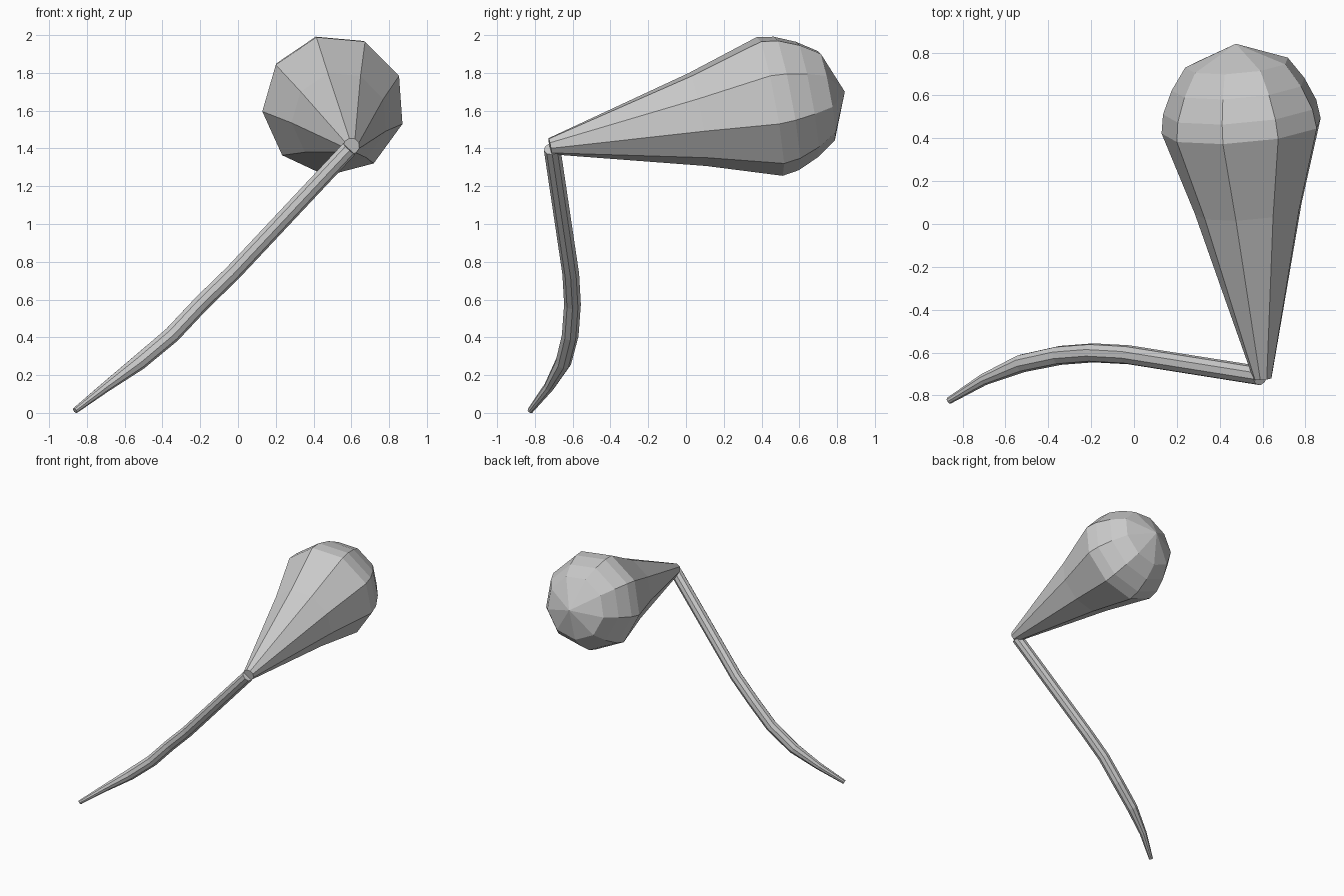
import bpy, bmesh, math
from mathutils import Vector

if "Cube" in bpy.data.objects:
    bpy.data.objects.remove(bpy.data.objects["Cube"])

SIDES = 9


def sweep(name, points, radii, ref, phase=0.0):
    """Flat-faced tube through points; a zero radius closes to a pole."""
    pts = [Vector(p) for p in points]
    bm = bmesh.new()
    rings = []
    for i, (p, r) in enumerate(zip(pts, radii)):
        # mitred tangent at inner points
        t = Vector()
        if i > 0:
            t += (p - pts[i - 1]).normalized()
        if i < len(pts) - 1:
            t += (pts[i + 1] - p).normalized()
        t.normalize()
        right = Vector(ref)
        right = (right - t * right.dot(t)).normalized()
        up = right.cross(t)
        if r == 0:
            rings.append([bm.verts.new(p)] * SIDES)
            continue
        ring = []
        for k in range(SIDES):
            a = math.radians(phase) + math.tau * k / SIDES
            ring.append(bm.verts.new(p + (right * math.cos(a) + up * math.sin(a)) * r))
        rings.append(ring)
    for a, b in zip(rings, rings[1:]):
        for k in range(SIDES):
            n = (k + 1) % SIDES
            quad = list(dict.fromkeys((a[k], a[n], b[n], b[k])))
            bm.faces.new(quad)
    for ring in (rings[0], rings[-1]):
        if len(set(ring)) > 2:
            bm.faces.new(ring)
    bmesh.ops.recalc_face_normals(bm, faces=bm.faces)
    mesh = bpy.data.meshes.new(name)
    bm.to_mesh(mesh)
    bm.free()
    obj = bpy.data.objects.new(name, mesh)
    bpy.context.collection.objects.link(obj)
    return obj


# Curved stem, tapering to its foot
sweep("stem",
      [(-0.863, -0.824, 0.012), (-0.70, -0.725, 0.138), (-0.525, -0.65, 0.268),
       (-0.35, -0.613, 0.415), (-0.195, -0.601, 0.58), (-0.03, -0.61, 0.74),
       (0.588, -0.708, 1.398)],
      [0.016, 0.028, 0.043, 0.045, 0.045, 0.045, 0.045],
      ref=(0, 1, 0), phase=10)

# Teardrop bulb along a straight axis from the joint: (distance, radius)
joint = Vector((0.60, -0.72, 1.412))
axis = (Vector((0.475, 0.84, 1.70)) - joint).normalized()
profile = [(0.0, 0.044), (0.80, 0.255), (1.19, 0.38), (1.28, 0.366),
           (1.39, 0.317), (1.495, 0.245), (1.592, 0.0)]
sweep("bulb", [joint + axis * s for s, r in profile], [r for s, r in profile],
      ref=(1, 0, 0), phase=24)
